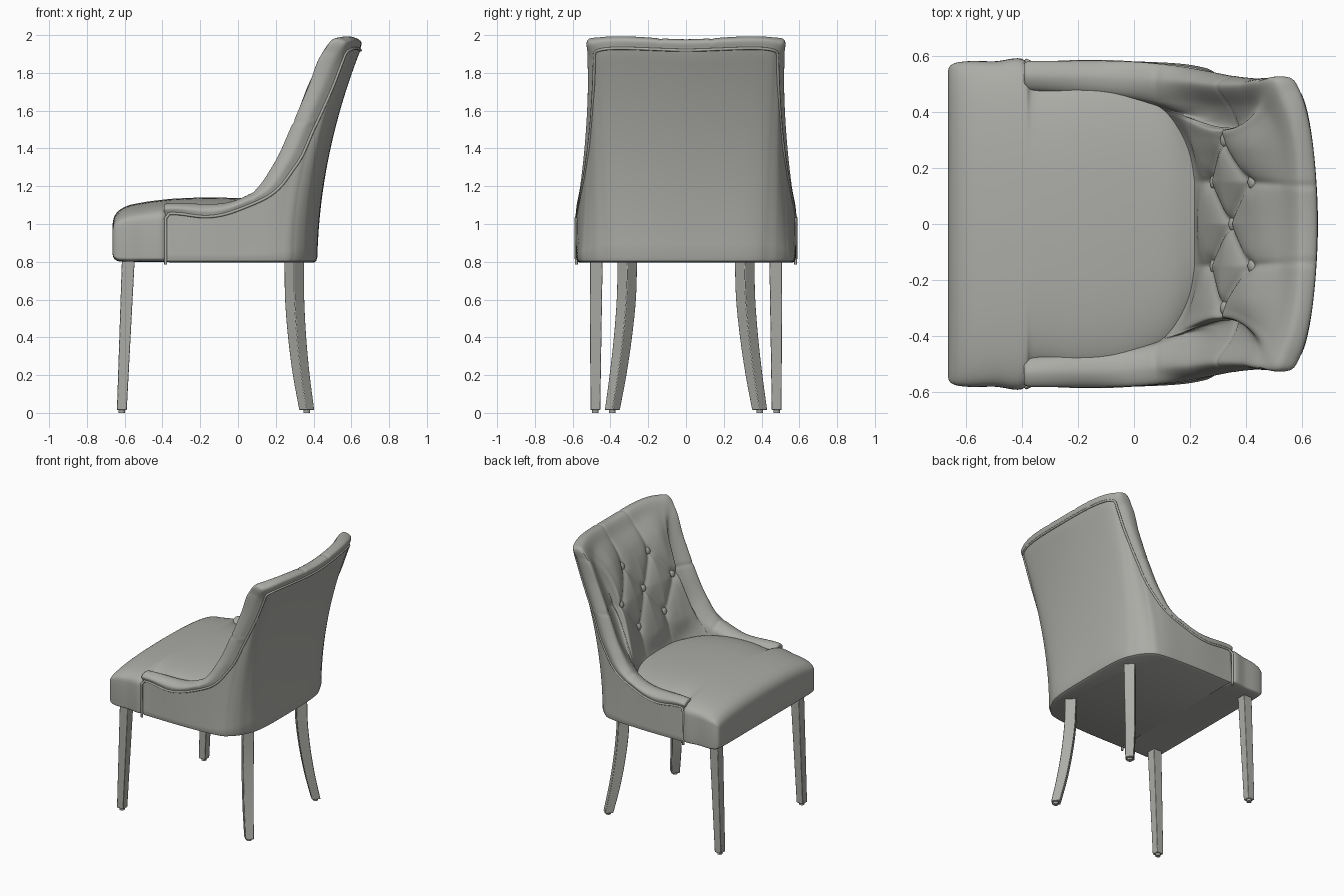
import bpy, bmesh, math
from mathutils import Vector

if "Cube" in bpy.data.objects:
    bpy.data.objects.remove(bpy.data.objects["Cube"])

GREY = bpy.data.materials.new("grey_fabric")
GREY.diffuse_color = (.41, .41, .385, 1)
GREY.use_nodes = True
GREY.node_tree.nodes["Principled BSDF"].inputs["Base Color"].default_value = GREY.diffuse_color


def finish(name, verts, faces, angle=40):
    me = bpy.data.meshes.new(name)
    me.from_pydata([tuple(v) for v in verts], [], faces)
    bm = bmesh.new()
    bm.from_mesh(me)
    bmesh.ops.recalc_face_normals(bm, faces=bm.faces)
    bm.to_mesh(me)
    bm.free()
    ob = bpy.data.objects.new(name, me)
    bpy.context.collection.objects.link(ob)
    smooth(ob, angle)
    return ob


def smooth(ob, angle=40):
    ob.data.materials.append(GREY)
    bpy.ops.object.select_all(action='DESELECT')
    bpy.context.view_layer.objects.active = ob
    ob.select_set(True)
    bpy.ops.object.shade_smooth_by_angle(angle=math.radians(angle))


def spline(keys, counts=None, step=0.01, dist=slice(None)):
    """Smooth curve through key tuples of any length, spaced by chord length."""
    k = [Vector(p) for p in keys]
    d = [math.dist(a[dist], b[dist]) for a, b in zip(keys, keys[1:])]
    s = [(b - a) / t for a, b, t in zip(k, k[1:], d)]
    m = [s[0]] + [(s[i - 1] * d[i] + s[i] * d[i - 1]) / (d[i - 1] + d[i])
                  for i in range(1, len(s))] + [s[-1]]
    out = []
    for i, h in enumerate(d):
        n = counts[i] if counts else max(1, math.ceil(h / step))
        for j in range(n):
            t = j / n
            out.append(k[i] * (2*t**3 - 3*t*t + 1) + m[i] * h * (t**3 - 2*t*t + t)
                       + k[i + 1] * (3*t*t - 2*t**3) + m[i + 1] * h * (t**3 - t*t))
    return out + [k[-1]]


def loft(name, rings, closed=True, caps=True, angle=40, extra=()):
    n = len(rings[0])
    verts = [p for r in rings for p in r]
    faces = [(i*n + j, i*n + (j+1) % n, (i+1)*n + (j+1) % n, (i+1)*n + j)
             for i in range(len(rings) - 1) for j in range(n if closed else n - 1)]
    if caps:
        faces += [tuple(range(n)), tuple(range(len(verts) - n, len(verts)))]
    return finish(name, verts, faces + list(extra), angle)


# Back shell stations, centre of back to arm front:
# base xy | piping xyz | roll crest xyz | inner face xyz | inner foot xy
ST = [
    (.42, 0,     .648, 0, 1.92,     .605, 0, 1.978,   .52, 0, 1.88,    .19, 0),
    (.39, .40,   .59, .46, 1.92,    .545, .46, 1.988, .475, .38, 1.89, .15, .32),
    (.375, .43,  .575, .48, 1.91,   .52, .515, 1.98,  .455, .41, 1.87, .125, .36),
    (.36, .46,   .55, .485, 1.85,   .45, .515, 1.90,  .435, .42, 1.80, .10, .39),
    (.34, .49,   .50, .49, 1.72,    .375, .50, 1.73,  .395, .42, 1.68, .085, .405),
    (.30, .53,   .40, .505, 1.50,   .285, .50, 1.52,  .31, .42, 1.47,  .075, .41),
    (.24, .56,   .30, .53, 1.30,    .185, .51, 1.31,  .205, .43, 1.27, .065, .415),
    (.12, .575,  .15, .56, 1.14,    .08, .52, 1.17,   .07, .44, 1.13,  .05, .425),
    (0, .58,     0, .572, 1.075,    0, .525, 1.13,    0, .45, 1.10,    0, .44),
    (-.365, .58, -.365, .572, 1.055, -.365, .53, 1.11, -.365, .48, 1.085, -.365, .47),
]


def mirrored(s):
    return tuple(-v if i in (1, 3, 6, 9, 12) else v for i, v in enumerate(s))


half = spline([mirrored(ST[1])] + ST, dist=slice(5, 8))
half = half[next(i for i, s in enumerate(half) if abs(s[6]) < 1e-6):]
for a in (.5, 1.0, 1.35, 1.57):              # rounded arm front
    e, inset = list(ST[-1]), .5 * (1 - math.cos(a))
    for i in (2, 5, 8, 11):
        e[i] -= .028 * math.sin(a)
        e[i + 1] += (.53 - e[i + 1]) * inset
    e[0] -= .015 * math.sin(a)
    e[7] -= .025 * inset
    half.append(tuple(e))
stations = [mirrored(s) for s in half[:0:-1]] + half

# Tufting layout in (|y|, z)
BUTTONS = [(.15, 1.32), (0, 1.53), (.15, 1.73), (.3, 1.53)]
SEAMS = [(BUTTONS[i], BUTTONS[(i + 1) % 4]) for i in range(4)]
SEAMS += [((.15, 1.73), (.13, 2.1)), ((.15, 1.32), (.15, 1.0)), ((.3, 1.53), (.7, 1.55))]


def seg_dist(p, a, b):
    a, b = Vector(a), Vector(b)
    t = max(0, min(1, (p - a).dot(b - a) / (b - a).length_squared))
    return (p - a - (b - a) * t).length


def clamp(v):
    v = max(0, min(1, v))
    return v * v * (3 - 2 * v)


def tuft(p):
    q = Vector((abs(p.y), p.z))
    d = min(seg_dist(q, a, b) for a, b in SEAMS)
    if p.z < 1.25 and q.x > .40:
        d = abs(p.x - .08)                   # seam across the arm
    d = math.hypot(d, .008)
    db = min((q - Vector(b)).length for b in BUTTONS)
    win = clamp((.42 - q.x) / .16) * clamp((p.z - 1.1) / .15) * clamp((1.95 - p.z) / .15)
    groove = .007 * math.exp(-(d / .012) ** 2)
    dx = -.028 * win * (1 - math.exp(-d / .05)) + .014 * math.exp(-(db / .035) ** 2)
    low = p.z > 1.9 or p.z < 1.25
    return p + Vector((dx + (0 if low else groove), 0, -groove if low else 0))


# Upholstered shell: outer wall, roll over the top, tufted inner face
rings, piping = [], []
NO = 16
for s in stations:
    B = Vector((s[0], s[1], .825))
    P, T, I = Vector(s[2:5]), Vector(s[5:8]), Vector(s[8:11])
    J = Vector((s[11], s[12], 1.04))
    mid = (P + T) / 2
    Q = mid + (mid - I).normalized() * .03
    ring = [Vector((B.x * .95, B.y * .965, .795)), Vector((B.x * .985, B.y * .99, .803))]
    for i in range(NO):
        t = i / NO
        p = B.lerp(P, t)
        p.x -= .05 * max(0, P.z - 1.05) / .87 * 4 * t * (1 - t)
        ring.append(p)
    ring += [tuft(p) if i > 1 else p
             for i, p in enumerate(spline([tuple(v) for v in (P, Q, T, I, J)], (7, 7, 9, 60)))]
    rings.append(ring)
    piping.append(P)
n = len(rings[0])
loft("back_shell", rings, closed=False,
     extra=[tuple(i * n for i in range(len(rings)))])

# Piping along the shell edge and down the arm fronts
path = ([(-.383, -.58, .785), (-.383, -.582, 1.03)] + piping[4:-4]
        + [(-.383, .582, 1.03), (-.383, .58, .785)])
cu = bpy.data.curves.new("piping", 'CURVE')
cu.dimensions = '3D'
cu.bevel_depth = .008
cu.bevel_resolution = 2
cu.use_fill_caps = True
sp = cu.splines.new('POLY')
sp.points.add(len(path) - 1)
for pt, p in zip(sp.points, path):
    pt.co = (*p, 1)
cu.materials.append(GREY)
bpy.context.collection.objects.link(bpy.data.objects.new("piping", cu))

# Buttons
inner = [p for r in rings for p in r[NO + 18:]]
for y, z in [(sy * y, z) for y, z in BUTTONS for sy in (1, -1) if y or sy > 0]:
    hit = min(inner, key=lambda p: (p.y - y) ** 2 + (p.z - z) ** 2)
    bpy.ops.mesh.primitive_uv_sphere_add(segments=20, ring_count=12, radius=.025,
                                         location=(hit.x - .006, y, z),
                                         rotation=(0, math.radians(23), 0))
    ob = bpy.context.object
    ob.name = "button"
    ob.scale.x = .55
    smooth(ob, 60)

# Seat cushion: x, half width, bottom, top
SEAT = [(-.664, .545, .84, 1.0), (-.655, .565, .815, 1.04), (-.635, .575, .803, 1.068),
        (-.60, .58, .80, 1.09), (-.50, .58, .80, 1.115), (-.385, .58, .80, 1.13),
        (-.37, .53, .80, 1.132), (-.2, .53, .80, 1.14), (0, .51, .80, 1.137),
        (.12, .45, .80, 1.13), (.22, .32, .80, 1.11)]
rings = []
for x, w, zb, zt in spline(SEAT, step=.02):
    ring = []
    for i in range(96):
        a = 2 * math.pi * i / 96
        c, sn = math.cos(a), math.sin(a)
        e = 2 / 5 if sn > 0 else 2 / 12
        y = math.copysign(abs(c) ** e, c)
        zm = .97 if sn > 0 else .87
        z = zm + ((zt if sn > 0 else zb) - zm) * abs(sn) ** e
        if sn > 0:                           # gentle crown
            z -= .03 * y * y * abs(sn) ** e
        ring.append(Vector((x, y * w, z)))
    rings.append(ring)
loft("seat_cushion", rings, angle=50)


# Legs: square sections (x, y, z, side) turned by an angle
def leg(name, keys, turn, side):
    rings = [[Vector((x + w * math.sqrt(.5) * math.cos(turn + k * math.pi / 2),
                      side * y + w * math.sqrt(.5) * math.sin(turn + k * math.pi / 2), z))
              for k in range(4)] for x, y, z, w in keys]
    ob = loft(name, rings, angle=30)
    bv = ob.modifiers.new("soft_edges", 'BEVEL')
    bv.width, bv.segments, bv.limit_method = .004, 2, 'ANGLE'
    x, y = keys[-1][:2]
    bpy.ops.mesh.primitive_cylinder_add(vertices=16, radius=.018, depth=.03,
                                        location=(x, side * y, .015))
    bpy.context.object.name = name + "_glide"
    smooth(bpy.context.object)


back_keys = spline([(.298, .31, .82, .075), (.30, .316, .6, .074), (.313, .334, .4, .07),
                    (.335, .36, .2, .065), (.364, .39, .015, .058)], step=.06)
for side in (1, -1):
    leg("front_leg", [(-.58, .475, .83, .068), (-.615, .48, .015, .052)], math.pi / 4, side)
    leg("back_leg", back_keys, 0, side)
